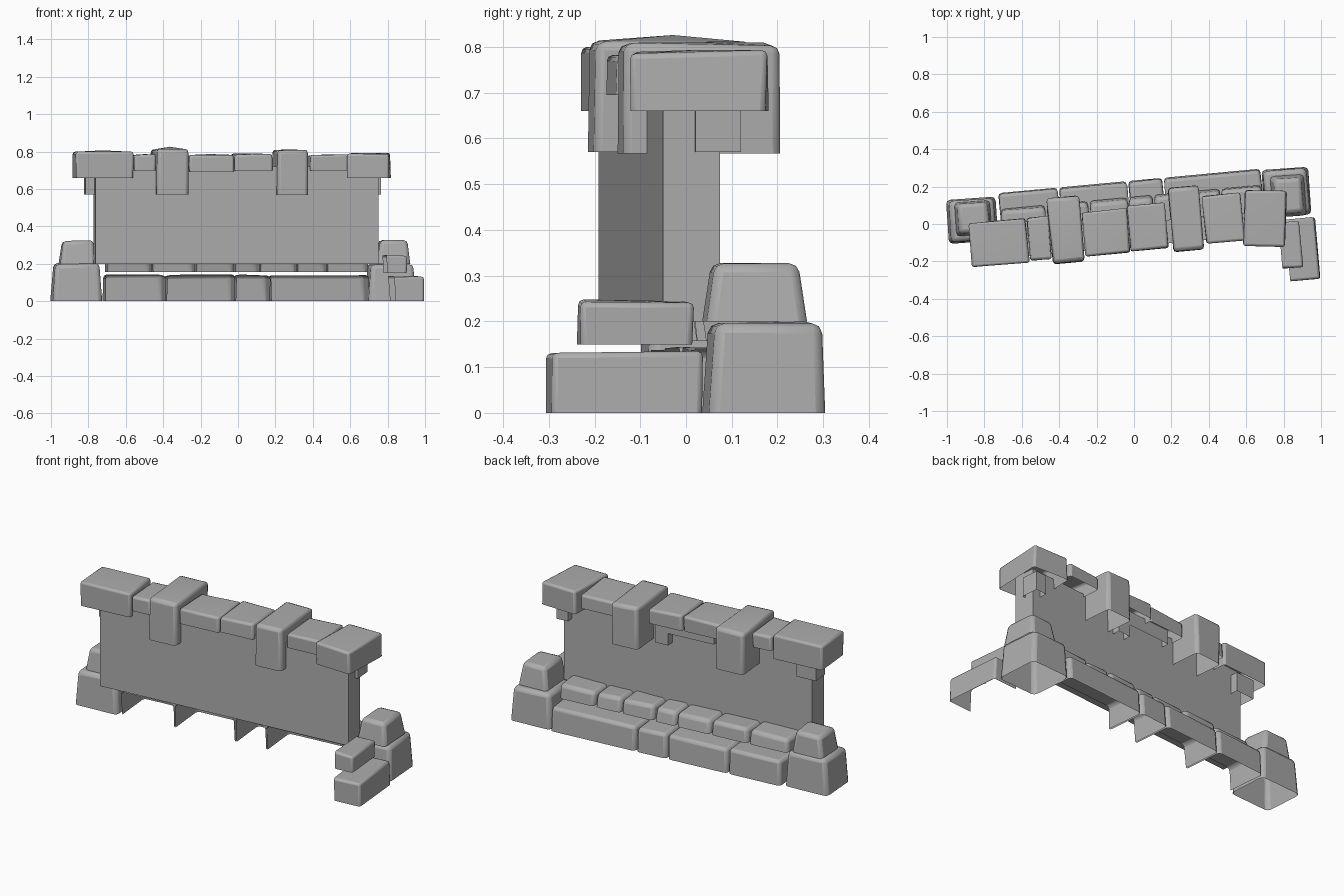
import bpy, bmesh, math, random
from mathutils import Matrix, Vector

random.seed(4)
if "Cube" in bpy.data.objects:
    bpy.data.objects.remove(bpy.data.objects["Cube"])

stone_grey = bpy.data.materials.new("stone_grey")
stone_grey.use_nodes = True
grey = (0.42, 0.42, 0.42, 1)
stone_grey.diffuse_color = grey
stone_grey.node_tree.nodes["Principled BSDF"].inputs["Base Color"].default_value = grey

SLOPE = 0.093                       # the wall runs slightly askew
YAW = math.degrees(math.atan(SLOPE))
DIRS = {"bottom": (0, 0, -1), "front": (0, -1, 0), "right": (-1, 0, 0)}


def stone(name, x, y, z, size, yaw=YAW, taper=1.0, crown=0.0, bevel=0.012,
          jitter=0.005, missing=("bottom",), taper_shift=(0, 0)):
    """Roughly hewn block; z is its underside, missing sides are left open."""
    w, d, h = size
    bm = bmesh.new()
    bmesh.ops.create_cube(bm, size=1)
    bmesh.ops.transform(bm, matrix=Matrix.Diagonal((w, d, h, 1)), verts=bm.verts)
    for v in bm.verts:
        if v.co.z > 0:
            v.co.x = v.co.x * taper + taper_shift[0]
            v.co.y = v.co.y * taper + taper_shift[1]
            v.co += Vector([random.uniform(-jitter, jitter) for _ in range(3)])
    bm.normal_update()
    gone = [f for f in bm.faces
            if any(f.normal.dot(Vector(DIRS[m])) > 0.8 for m in missing)]
    top = [f for f in bm.faces if f.normal.z > 0.8]
    if crown:
        for v in bmesh.ops.poke(bm, faces=top)["verts"]:
            v.co.z += crown
    bmesh.ops.delete(bm, geom=gone, context="FACES")
    mesh = bpy.data.meshes.new(name)
    bm.to_mesh(mesh)
    bm.free()
    mesh.materials.append(stone_grey)
    obj = bpy.data.objects.new(name, mesh)
    bpy.context.collection.objects.link(obj)
    obj.location = (x, y, z + h / 2)
    obj.rotation_euler.z = math.radians(yaw)
    if bevel:
        mod = obj.modifiers.new("worn_edges", "BEVEL")
        mod.width, mod.segments = bevel, 2
        mod.limit_method, mod.angle_limit = "ANGLE", math.radians(50)
    bpy.ops.object.select_all(action="DESELECT")
    obj.select_set(True)
    bpy.context.view_layer.objects.active = obj
    bpy.ops.object.shade_smooth_by_angle(angle=math.radians(40))
    return obj


def along(name, x0, x1, v0, v1, z0, z1, **kw):
    """Block between x0 and x1 along the wall, v0 to v1 across it."""
    x, v = (x0 + x1) / 2, (v0 + v1) / 2
    stone(name, x, v + SLOPE * x, z0, (x1 - x0, v1 - v0, z1 - z0), **kw)


# Plain wall slab
along("wall", -0.77, 0.75, -0.12, 0.005, 0.2, 0.72, bevel=0, jitter=0, missing=())

# Two courses of footing stones along the back, open towards the wall
open_back = ("bottom", "front")
cuts = [-0.72, -0.395, -0.025, 0.165, 0.69]
for a, b in zip(cuts, cuts[1:]):
    along("footing_lower", a + .004, b - .004, 0.0, 0.232, 0, 0.14,
          missing=open_back, bevel=0.018, taper_shift=(0, -0.008))
cuts = [-0.71, -0.465, -0.235, -0.025, 0.11, 0.31, 0.47, 0.69]
for a, b in zip(cuts, cuts[1:]):
    along("footing_upper", a + .004, b - .004, -0.02, 0.145, 0.157, 0.235,
          missing=open_back, bevel=0.02, taper_shift=(0, -0.012))

# Stacked corner stones
stone("corner_lower_right", -0.865, 0.02, 0, (0.265, 0.235, 0.2), yaw=4,
      taper=0.9, bevel=0.022)
stone("corner_upper_right", -0.86, 0.03, 0.2, (0.19, 0.18, 0.125), yaw=4,
      taper=0.85, bevel=0.02)
stone("corner_lower_left", 0.815, 0.17, 0, (0.25, 0.255, 0.2), yaw=4,
      taper=0.92, bevel=0.022)
stone("corner_upper_left", 0.825, 0.15, 0.2, (0.18, 0.22, 0.125), yaw=4,
      taper=0.8, bevel=0.02)

# Short return at the left end
stone("return_lower", 0.905, -0.135, 0, (0.155, 0.33, 0.135), yaw=5,
      missing=("bottom", "right"), taper_shift=(-0.006, 0))
stone("return_upper", 0.84, -0.112, 0.15, (0.105, 0.245, 0.095), yaw=5,
      missing=("bottom", "right"))

# Capping stones
caps = [(-0.875, -0.57, -0.15, 0.085, 0.66, 0.795, 0.008),
        (-0.565, -0.45, -0.145, 0.085, 0.70, 0.785, 0.004),
        (-0.27, -0.03, -0.15, 0.085, 0.695, 0.782, 0.006),
        (-0.03, 0.175, -0.145, 0.10, 0.70, 0.785, 0.004),
        (0.375, 0.58, -0.14, 0.115, 0.70, 0.78, 0.004)]
for x0, x1, v0, v1, z0, z1, crown in caps:
    along("capping_stone", x0, x1, v0, v1, z0, z1, crown=crown)
stone("capping_end_left", 0.7, 0.03, 0.66, (0.225, 0.295, 0.13), yaw=-2, crown=0.004)

# Tall saddle stones hanging over both sides
along("saddle_right", -0.45, -0.28, -0.175, 0.18, 0.57, 0.808, crown=0.016, bevel=0.018)
along("saddle_left", 0.195, 0.36, -0.17, 0.175, 0.567, 0.805, crown=0.004, bevel=0.018)

# Small brackets and a ledge under the capping
for x0, x1 in ((-0.82, -0.7), (0.08, 0.16), (0.69, 0.76)):
    along("bracket", x0, x1, -0.05, 0.05, 0.57, 0.68, bevel=0, jitter=0)
along("back_ledge", -0.2, 0.12, -0.02, 0.05, 0.64, 0.72, bevel=0, jitter=0)
